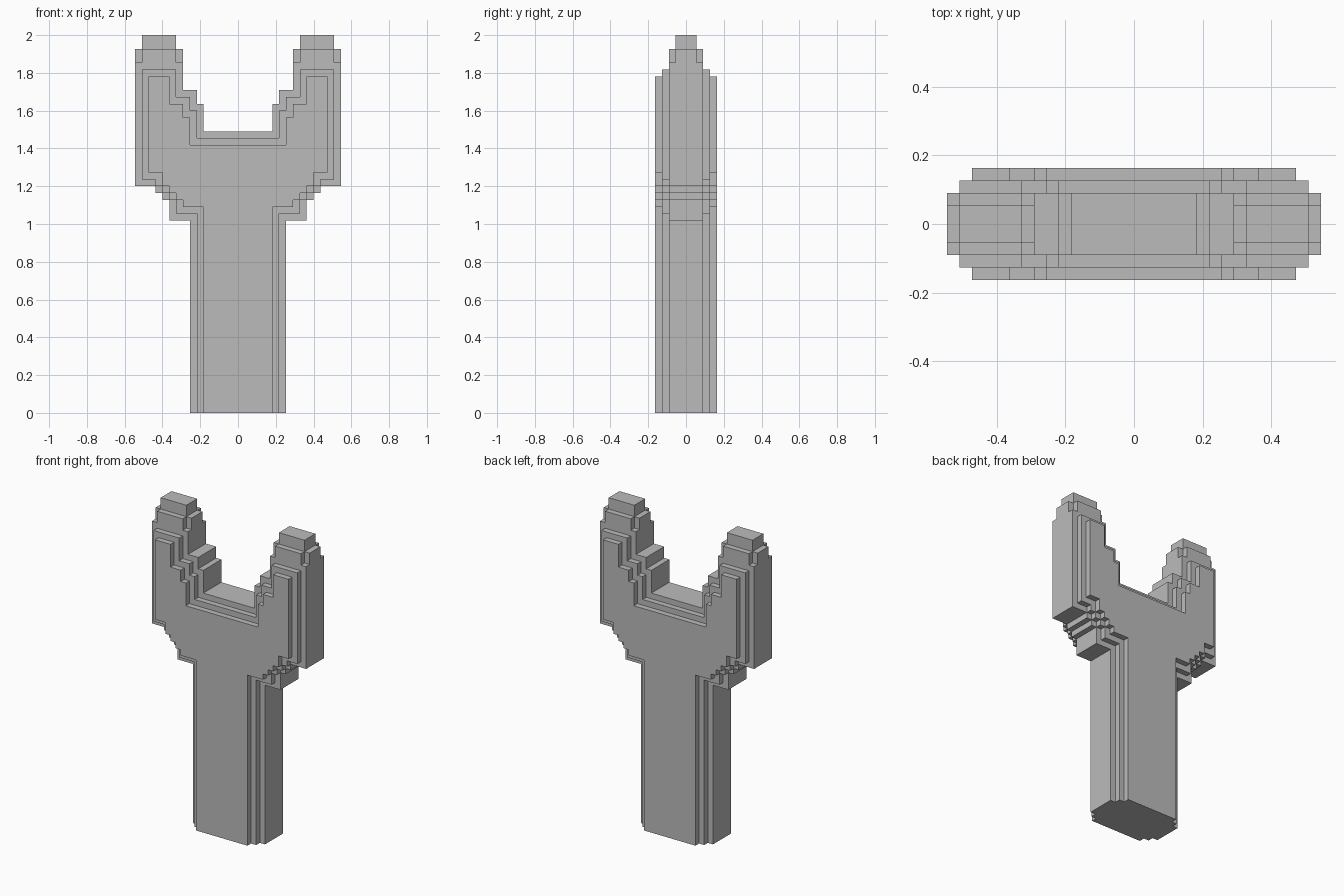
import bpy
import bmesh

cube = bpy.data.objects.get("Cube")
if cube:
    bpy.data.objects.remove(cube, do_unlink=True)

U = 2 / 55  # size of one block step

steel = bpy.data.materials.new("grey_steel")
steel.use_nodes = True
GREY = (0.5, 0.5, 0.5, 1)
steel.diffuse_color = GREY
steel.node_tree.nodes["Principled BSDF"].inputs["Base Color"].default_value = GREY


def extrude_outline(name, outline, y0, y1):
    """Closed slab from an x-z outline in block units, between two depths."""
    points = [p for i, p in enumerate(outline) if p != outline[i - 1]]
    bm = bmesh.new()
    face = bm.faces.new([bm.verts.new((x * U, y0 * U, z * U)) for x, z in points])
    moved = bmesh.ops.extrude_face_region(bm, geom=[face])["geom"]
    verts = [g for g in moved if isinstance(g, bmesh.types.BMVert)]
    bmesh.ops.translate(bm, verts=verts, vec=(0, (y1 - y0) * U, 0))
    bmesh.ops.recalc_face_normals(bm, faces=bm.faces)
    mesh = bpy.data.meshes.new(name)
    bm.to_mesh(mesh)
    bm.free()
    mesh.materials.append(steel)
    obj = bpy.data.objects.new(name, mesh)
    bpy.context.collection.objects.link(obj)
    return obj


def block(name, x0, x1, z0, z1, half_depth):
    outline = [(x0, z0), (x1, z0), (x1, z1), (x0, z1)]
    return extrude_outline(name, outline, -half_depth, half_depth)


def wrench_outline(i):
    """Stepped silhouette, inset by i blocks."""
    # Handle, shoulder steps and outer jaw edge
    half = [(7 - i, 0), (7 - i, 28 + i), (10 - i, 28 + i), (10 - i, 31),
            (11 - i, 31), (11 - i, 32), (12 - i, 32), (12 - i, 33),
            (13 - i, 33), (13 - i, 33 + i), (15 - i, 33 + i), (15 - i, 51 - i)]
    # Inner jaw steps down to the throat
    half += [(8 + i, 51 - i), (8 + i, 47 - i), (6 + i, 47 - i),
             (6 + i, 45 - i), (5 + i, 45 - i), (5 + i, 41 - i)]
    return half + [(-x, z) for x, z in reversed(half)]


# Core slab, then two thinner inset plates on the front and the back
extrude_outline("wrench_core", wrench_outline(0), -2.5, 2.5)
for i, layer in enumerate(("middle_plate", "outer_plate"), start=1):
    for side, sign in (("front", -1), ("back", 1)):
        extrude_outline(f"{side}_{layer}", wrench_outline(i),
                        sign * (1.5 + i), sign * (2.5 + i))

# Stepped jaw tips
for side, s in (("left", 1), ("right", -1)):
    block(f"{side}_jaw_neck", s * 9, s * 14, 51, 53, 2.5)
    block(f"{side}_jaw_inner_step", s * 8, s * 9, 51, 53, 1.5)
    block(f"{side}_jaw_outer_step", s * 14, s * 15, 51, 53, 1.5)
    block(f"{side}_jaw_tip", s * 9, s * 14, 53, 55, 1.5)
